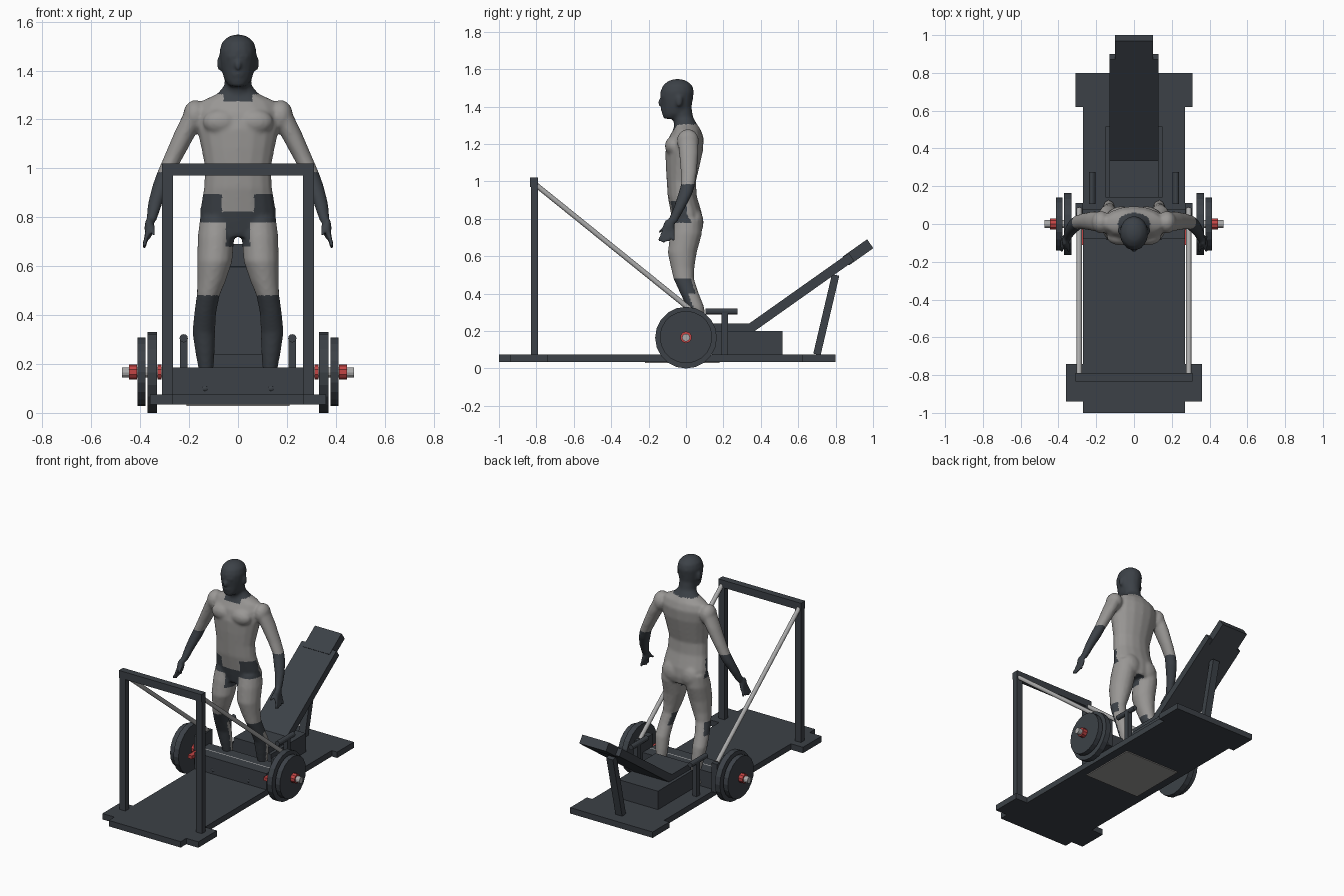
import bpy, bmesh, math
from mathutils import Matrix, Vector

if "Cube" in bpy.data.objects:
    bpy.data.objects.remove(bpy.data.objects["Cube"])


def material(name, rgb):
    m = bpy.data.materials.new(name)
    m.use_nodes = True
    m.diffuse_color = (*rgb, 1)
    m.node_tree.nodes["Principled BSDF"].inputs["Base Color"].default_value = (*rgb, 1)
    return m


SLATE = material("dark slate", (0.045, 0.053, 0.063))
GREY = material("warm grey", (0.32, 0.31, 0.30))
STEEL = material("steel", (0.40, 0.40, 0.40))
RED = material("red", (0.55, 0.06, 0.06))


def finish(name, bm, *mats):
    bmesh.ops.recalc_face_normals(bm, faces=bm.faces)
    me = bpy.data.meshes.new(name)
    bm.to_mesh(me)
    bm.free()
    ob = bpy.data.objects.new(name, me)
    bpy.context.collection.objects.link(ob)
    for m in mats:
        me.materials.append(m)
    return ob


def box(name, x, y, z, mat=SLATE):
    """Box from (low, high) ranges on each axis."""
    bm = bmesh.new()
    mid = Vector([(r[0] + r[1]) / 2 for r in (x, y, z)])
    size = [r[1] - r[0] for r in (x, y, z)]
    bmesh.ops.create_cube(bm, size=1, matrix=Matrix.Translation(mid) @ Matrix.Diagonal((*size, 1)))
    return finish(name, bm, mat)


def slab(name, a, b, width, thick):
    """Tilted board on the centre plane between two (y, z) points."""
    a, b = Vector((0, *a)), Vector((0, *b))
    d = b - a
    bm = bmesh.new()
    bmesh.ops.create_cube(bm, size=1, matrix=Matrix.Translation((a + b) / 2)
                          @ Matrix.Rotation(math.atan2(d.z, d.y), 4, 'X')
                          @ Matrix.Diagonal((width, d.length, thick, 1)))
    return finish(name, bm, SLATE)


def rod(name, a, b, r, mat, sides=12):
    a, b = Vector(a), Vector(b)
    d = b - a
    bm = bmesh.new()
    bmesh.ops.create_cone(bm, cap_ends=True, segments=sides, radius1=r, radius2=r, depth=d.length,
                          matrix=Matrix.Translation((a + b) / 2) @ d.to_track_quat('Z', 'Y').to_matrix().to_4x4())
    return finish(name, bm, mat)


def span(s, lo, hi):
    return tuple(sorted((s * lo, s * hi)))


# Base platform with wider front and back feet
box("base_plate", (-.27, .27), (-1, .8), (.035, .075))
box("front_foot", (-.36, .36), (-.94, -.74), (.035, .075))
box("back_foot", (-.31, .31), (.62, .8), (.035, .075))
box("underside_panel", (-.21, .21), (-.22, .18), (.029, .036), GREY)

# Step, seat and reclining backrest
box("step", (-.27, .27), (-.08, .08), (.075, .185))
box("seat_box", (-.15, .15), (.14, .515), (.075, .2))
box("seat_pad", (-.13, .13), (.14, .36), (.2, .24))
slab("backrest", (.345, .215), (.885, .597), .26, .05)
slab("headrest", (.855, .575), (.985, .667), .2, .058)
slab("backrest_strut", (.70, .075), (.80, .5), .05, .04)

# Front gantry
box("gantry_crossbar", (-.31, .31), (-.835, -.79), (.97, 1.02))
rod("axle", (-.475, 0, .165), (.475, 0, .165), .021, STEEL)

for side, s in (("left", 1), ("right", -1)):
    box(side + "_post", span(s, .265, .31), (-.83, -.79), (.075, .98))
    rod(side + "_brace", (s * .29, -.8, .98), (s * .29, .08, .27), .014, STEEL)
    box(side + "_axle_bracket", span(s, .27, .31), (-.03, .11), (.075, .27))
    # Weight discs and clamps
    rod(side + "_large_disc", (s * .332, 0, .165), (s * .37, 0, .165), .165, SLATE, 20)
    rod(side + "_small_disc", (s * .378, 0, .168), (s * .412, 0, .168), .14, SLATE, 20)
    rod(side + "_outer_clamp", (s * .414, 0, .167), (s * .445, 0, .167), .031, RED, 10)
    rod(side + "_inner_clamp", (s * .312, 0, .167), (s * .33, 0, .167), .031, RED, 10)
    box(side + "_clamp_lever", span(s, .268, .3), (-.11, -.03), (.15, .172), RED)
    # Hand grips beside the seat
    box(side + "_grip_stem", span(s, .207, .238), (.19, .225), (.075, .3))
    rod(side + "_grip", (s * .222, .105, .305), (s * .222, .275, .305), .017, SLATE)


# Standing figure: lofted limbs fused into one skin
body = bmesh.new()


def loft(rings, s=1):
    """Skin a stack of ellipses given as (z, x, y, x radius, y radius)."""
    n, loops = 16, []
    for z, x, y, rx, ry in rings:
        loops.append([body.verts.new((s * x + rx * math.cos(k * math.tau / n),
                                      y + ry * math.sin(k * math.tau / n), z)) for k in range(n)])
    for lo, hi in zip(loops, loops[1:]):
        for k in range(n):
            body.faces.new((lo[k], lo[(k + 1) % n], hi[(k + 1) % n], hi[k]))
    body.faces.new(loops[0])
    body.faces.new(loops[-1])


def ball(centre, radii, s=1):
    c = Vector(centre)
    c.x *= s
    bmesh.ops.create_uvsphere(body, u_segments=16, v_segments=10, radius=1,
                              matrix=Matrix.Translation(c) @ Matrix.Diagonal((*radii, 1)))


# Torso
loft([(.72, 0, .01, .09, .07), (.77, 0, .01, .155, .08), (.83, 0, .002, .155, .083),
      (.92, 0, -.02, .14, .078), (1, 0, -.025, .135, .078), (1.08, 0, -.018, .15, .09),
      (1.16, 0, -.01, .168, .1), (1.23, 0, 0, .172, .095), (1.275, 0, .005, .15, .075),
      (1.305, 0, 0, .085, .06), (1.34, 0, -.01, .055, .05)])
# Neck and head
loft([(1.27, 0, 0, .06, .055), (1.33, 0, -.015, .055, .055), (1.40, 0, -.025, .055, .055)])
loft([(1.335, 0, -.08, .034, .04), (1.36, 0, -.058, .055, .07), (1.4, 0, -.05, .067, .081),
      (1.44, 0, -.05, .073, .087), (1.48, 0, -.047, .076, .09), (1.515, 0, -.045, .066, .078),
      (1.537, 0, -.045, .043, .05), (1.547, 0, -.045, .015, .02)])
ball((0, -.135, 1.422), (.013, .016, .022))
ball((0, -.124, 1.457), (.045, .014, .01))
ball((0, -.124, 1.385), (.026, .013, .009))

for s in (1, -1):
    ball((.077, -.035, 1.43), (.009, .018, .03), s)
    ball((.175, .01, 1.215), (.05, .06, .065), s)
    ball((.07, -.068, 1.19), (.075, .045, .052), s)
    ball((.065, .047, .78), (.07, .047, .075), s)
    # Arm
    loft([(1.23, .175, .01, .045, .055), (1.15, .213, .015, .046, .052), (1.05, .262, .015, .04, .043),
          (.98, .296, .01, .036, .038), (.93, .314, -.005, .036, .038), (.86, .338, -.035, .03, .031),
          (.78, .356, -.075, .02, .026)], s)
    # Hand with fingers and thumb
    ball((.365, -.092, .755), (.018, .032, .045), s)
    for i in range(4):
        loft([(.75, .367, -.115 + .015 * i, .01, .01), (.672 + .006 * abs(i - 1), .385, -.145 + .026 * i, .009, .009)], s)
    loft([(.78, .355, -.09, .013, .014), (.725, .343, -.145, .009, .01)], s)
    # Leg and foot
    loft([(.8, .085, .01, .07, .075), (.72, .09, 0, .075, .085), (.62, .095, -.02, .072, .078),
          (.54, .108, -.018, .058, .063), (.48, .122, -.012, .047, .055), (.41, .134, .015, .045, .05),
          (.33, .14, .05, .047, .047), (.25, .135, .065, .04, .042), (.16, .13, .08, .028, .033),
          (.08, .13, .085, .03, .04)], s)
    ball((.135, .02, .1), (.042, .11, .03), s)

figure = finish("figure", body, GREY, SLATE)
bpy.context.view_layer.objects.active = figure
remesh = figure.modifiers.new("fuse", 'REMESH')
remesh.mode = 'VOXEL'
remesh.voxel_size = .009
soften = figure.modifiers.new("soften", 'SMOOTH')
soften.factor = .5
soften.iterations = 4
for m in ("fuse", "soften"):
    bpy.ops.object.modifier_apply(modifier=m)


def is_dark(c, n):
    x, z = abs(c.x), c.z
    head = z > 1.305 or (z > 1.275 and x < .06 and n.y < 0)
    forearm = x > .2 and z < .985
    hip = x < .2 and n.y < .2 and .78 < z < .895 and (x > .065 or z < .82)
    groin = x < .05 and n.y < .3 and .68 < z < .79
    shin = z < .48 and (n.y < -.2 or (z > .4 and n.y < .6))
    return head or forearm or hip or groin or shin


me = figure.data
if len(me.materials) < 2:
    me.materials.clear()
    me.materials.append(GREY)
    me.materials.append(SLATE)
for f in me.polygons:
    f.material_index = int(is_dark(f.center, f.normal))
    f.use_smooth = True
